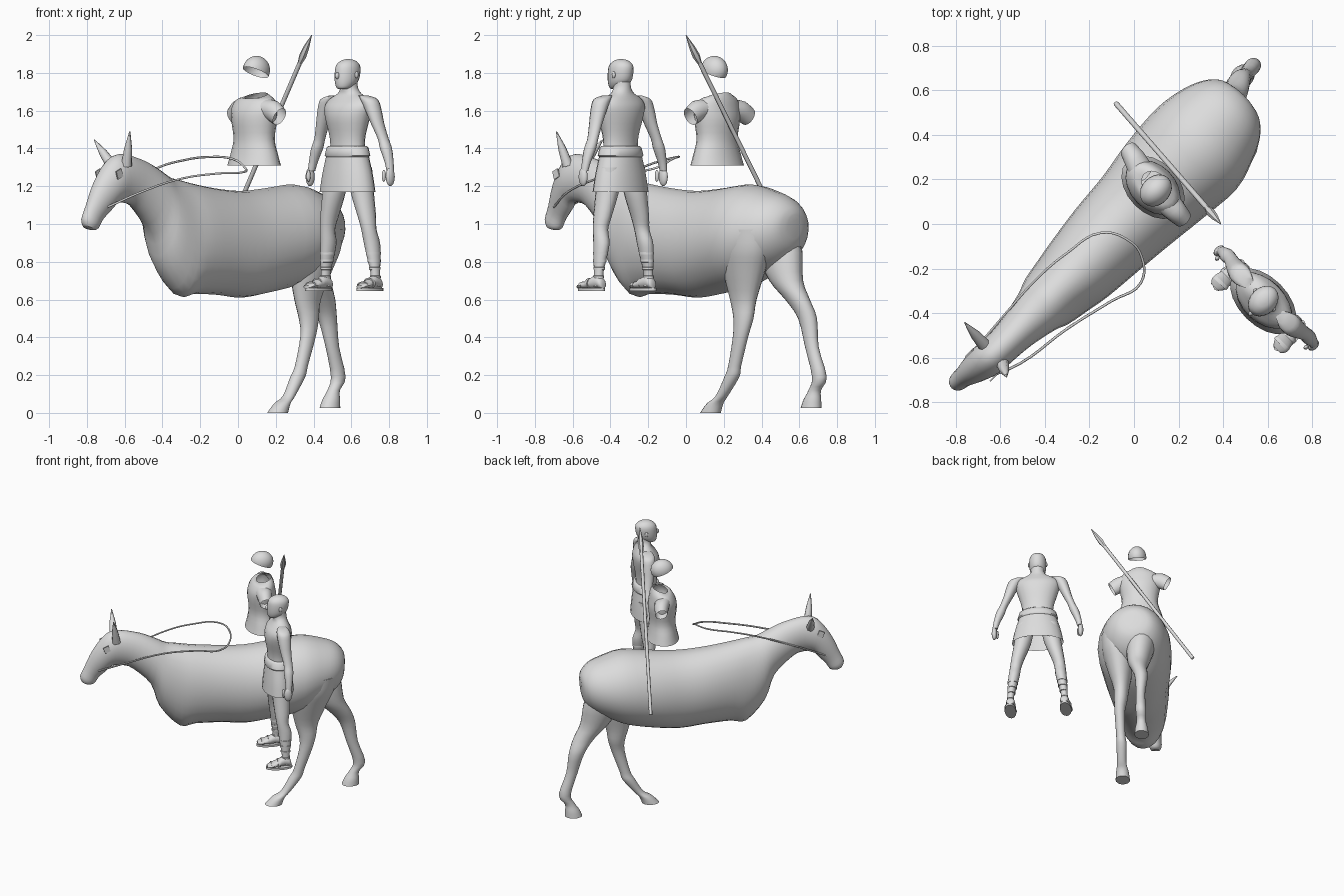
import bpy, bmesh, math
from mathutils import Vector

GREY = bpy.data.materials.new("light grey")
GREY.diffuse_color = (.72, .72, .72, 1)
TURN = math.radians(-45)      # the figures all face diagonally

def finish(name, bm, turned=True, origin=(0, 0, 0), angle=50):
    bmesh.ops.recalc_face_normals(bm, faces=bm.faces)
    me = bpy.data.meshes.new(name)
    bm.to_mesh(me)
    bm.free()
    me.materials.append(GREY)
    ob = bpy.data.objects.new(name, me)
    bpy.context.collection.objects.link(ob)
    if turned:
        ob.rotation_euler.z = TURN
        c, s = math.cos(TURN), math.sin(TURN)
        ob.location = (c * origin[0] - s * origin[1], s * origin[0] + c * origin[1], origin[2])
    bpy.ops.object.select_all(action='DESELECT')
    ob.select_set(True)
    bpy.context.view_layer.objects.active = ob
    bpy.ops.object.shade_smooth_by_angle(angle=math.radians(angle))
    return ob

def loft(name, rings, seg=20, sub=3, cap=True, **kw):
    """Rings are (centre, half axis, half axis), blended smoothly along the length."""
    R = [[Vector(v) for v in r] for r in rings]
    smooth = []
    for i in range(len(R) - 1):
        a, b, c, d = R[max(i - 1, 0)], R[i], R[i + 1], R[min(i + 2, len(R) - 1)]
        for k in range(sub):
            t = k / sub
            smooth.append([0.5 * (2 * q + (r - p) * t + (2 * p - 5 * q + 4 * r - e) * t * t
                           + (3 * q - p - 3 * r + e) * t ** 3) for p, q, r, e in zip(a, b, c, d)])
    smooth.append(R[-1])
    bm = bmesh.new()
    loops = []
    for c, u, v in smooth:
        loops.append([bm.verts.new(c + u * math.cos(2 * math.pi * j / seg) + v * math.sin(2 * math.pi * j / seg))
                      for j in range(seg)])
    for a, b in zip(loops, loops[1:]):
        for j in range(seg):
            bm.faces.new((a[j], a[(j + 1) % seg], b[(j + 1) % seg], b[j]))
    if cap:
        bm.faces.new(loops[0])
        bm.faces.new(loops[-1])
    return finish(name, bm, **kw)

def stack(rows, side=1):
    """Level rings from rows of x, y, z, half width, half depth."""
    return [((side * x, y, z), (rx, 0, 0), (0, ry, 0)) for x, y, z, rx, ry in rows]

def ball(name, c, r, **kw):
    bm = bmesh.new()
    bmesh.ops.create_uvsphere(bm, u_segments=16, v_segments=10, radius=1)
    for v in bm.verts:
        v.co = Vector(a * b + d for a, b, d in zip(v.co, r, c))
    return finish(name, bm, **kw)

def rod(name, pts, rad, seg=8, **kw):
    """Round bar through points, one radius per point."""
    d = (Vector(pts[-1]) - Vector(pts[0])).normalized()
    u = d.cross(Vector((0, 0, 1))).normalized()
    v = d.cross(u)
    return loft(name, [(p, u * r, v * r) for p, r in zip(pts, rad)], seg, 1, **kw)

# Horse trunk, neck and head: spine y, z; underside y, z; half width; sideways centre
trunk = [(.757, 1.05, .747, .92, .05, -.06), (.742, 1.09, .725, .86, .12, -.06),
         (.69, 1.14, .66, .79, .18, -.055), (.6, 1.175, .55, .73, .225, -.05),
         (.45, 1.21, .42, .67, .255, -.04), (.25, 1.19, .22, .63, .24, -.04),
         (.05, 1.175, .05, .61, .215, -.035), (-.15, 1.19, -.12, .625, .198, -.035),
         (-.32, 1.215, -.3, .63, .178, -.03), (-.42, 1.235, -.41, .62, .16, -.03),
         (-.5, 1.25, -.545, .77, .14, -.03), (-.57, 1.285, -.61, .95, .115, -.03),
         (-.68, 1.335, -.74, 1.08, .09, -.03), (-.83, 1.37, -.81, 1.11, .08, -.03),
         (-.92, 1.345, -.88, 1.11, .08, -.035), (-1.01, 1.23, -.92, 1.07, .066, -.045),
         (-1.07, 1.1, -.97, 1.02, .047, -.055), (-1.10, 1.03, -1.0, .975, .043, -.058),
         (-1.09, .99, -1.03, .967, .03, -.058)]
loft("horse_body", [((x, (a + c) / 2, (b + d) / 2), (w, 0, 0), (0, (a - c) / 2, (b - d) / 2))
                    for a, b, c, d, w, x in trunk], seg=24)

# Hind legs
loft("horse_leg_forward", stack([
    (.08, .53, .97, .1, .15), (.07, .51, .86, .105, .155), (.055, .49, .75, .09, .13),
    (.046, .475, .6, .055, .083), (.05, .48, .5, .046, .06), (.058, .468, .41, .036, .046),
    (.055, .42, .25, .032, .037), (.052, .395, .19, .036, .043), (.057, .325, .09, .032, .034),
    (.057, .275, .05, .043, .045), (.057, .24, 0, .05, .06)]))
loft("horse_leg_rear", stack([
    (-.11, .56, .97, .1, .14), (-.1, .6, .85, .1, .14), (-.09, .66, .7, .078, .1),
    (-.1, .735, .6, .055, .075), (-.12, .79, .5, .045, .055), (-.118, .824, .35, .032, .04),
    (-.124, .875, .19, .036, .042), (-.124, .84, .12, .032, .035), (-.124, .822, .07, .044, .05),
    (-.124, .812, .025, .05, .06)]))

# Ears and square eye patches
for s, tip in ((-1, (-.225, -.85, 1.445)), (1, (.08, -.89, 1.49))):
    base = (-.03 + s * .055, -.86, 1.31)
    mid = tuple(a * .5 + b * .5 for a, b in zip(base, tip))
    rod("horse_ear", [base, mid, tip], [.03, .022, .003])
    loft("horse_eye", [((-.035 + s * x, -.93, 1.265), (0, .026, -.012), (0, .012, .03)) for x in (.074, .081)],
         seg=4, sub=1)

# Reins: one long loop from the bit, round the hand position and back
path = [(-.69, -.70, 1.09), (-.51, -.625, 1.17), (-.3, -.47, 1.24), (-.1, -.345, 1.268), (.03, -.265, 1.275),
        (.035, -.15, 1.30), (-.03, -.07, 1.345), (-.15, -.04, 1.355), (-.3, -.13, 1.335),
        (-.42, -.23, 1.30), (-.6, -.43, 1.20), (-.76, -.62, 1.09)]
cu = bpy.data.curves.new("reins", 'CURVE')
cu.dimensions = '3D'
cu.bevel_depth = .006
cu.bevel_resolution = 1
cu.resolution_u = 5
sp = cu.splines.new('BEZIER')
sp.bezier_points.add(len(path) - 1)
for p, co in zip(sp.bezier_points, path):
    p.co = co
    p.handle_left_type = p.handle_right_type = 'AUTO'
cu.materials.append(GREY)
bpy.context.collection.objects.link(bpy.data.objects.new("reins", cu))

# Spear with leaf shaped head
tip, butt = Vector((.39, 0, 2)), Vector((-.08, .54, .9))
at = lambda t: tip.lerp(butt, t)
rod("spear_shaft", [at(.12), at(1)], [.012, .012], turned=False)
rod("spear_head", [at(0), at(.06), at(.10), at(.135)], [.002, .016, .02, .012], seg=6, turned=False, angle=30)

# Empty tunic with scooped neck, open hem and sleeves
T = (-.056, .177, 0)
loft("tunic", stack([(0, 0, 1.31, .165, .115), (0, 0, 1.37, .147, .1), (0, 0, 1.45, .125, .09),
                     (0, 0, 1.55, .14, .1), (0, 0, 1.61, .145, .092), (0, .01, 1.66, .122, .072)])
     + [((0, .015, 1.68), (.07, 0, 0), (0, .052, .016))], cap=False, origin=T)
for s, y in ((-1, .04), (1, -.005)):
    loft("tunic_sleeve", [((s * x, y * k, z), (0, d, 0), (s * r * .5, 0, r * .87))
                          for x, z, r, d, k in ((.08, 1.61, .058, .06, .2), (.14, 1.6, .057, .052, .7),
                                                (.195, 1.568, .05, .042, 1))], cap=False, origin=T)

# Helmet: open dome cut on a slope, higher over the brow
bm = bmesh.new()
bmesh.ops.create_uvsphere(bm, u_segments=24, v_segments=14, radius=1)
for v in bm.verts:
    v.co = Vector((v.co.x * .064, v.co.y * .08, 1.815 + v.co.z * .075))
bmesh.ops.bisect_plane(bm, geom=bm.verts[:] + bm.edges[:] + bm.faces[:], plane_co=(0, 0, 1.8),
                       plane_no=(0, .42, 1), clear_inner=True)
finish("helmet", bm, origin=(-.037, .175, 0))

# Standing man: torso, neck, head
M = (.655, .165, 0)
loft("man_torso", stack([(0, 0, 1.3, .125, .08), (0, 0, 1.4, .108, .072), (0, 0, 1.47, .113, .076),
                         (0, 0, 1.56, .14, .092), (0, .005, 1.62, .155, .088), (0, .012, 1.66, .135, .065),
                         (0, .015, 1.69, .075, .05), (0, .012, 1.72, .048, .048), (0, .01, 1.76, .046, .046)]), origin=M)
loft("man_head", stack([(0, -.035, 1.715, .025, .025), (0, -.025, 1.725, .04, .045), (0, -.008, 1.755, .055, .068),
                        (0, 0, 1.8, .06, .075), (0, .004, 1.84, .055, .07), (0, .005, 1.865, .034, .042),
                        (0, .005, 1.873, .008, .01)]), origin=M)
ball("man_nose", (0, -.075, 1.785), (.011, .016, .018), origin=M)

# Skirt and belt
loft("man_skirt", stack([(0, 0, 1.17, .18, .108), (0, 0, 1.26, .162, .1), (0, 0, 1.35, .136, .09),
                         (0, 0, 1.41, .118, .083)]), cap=False, origin=M)
loft("man_belt", stack([(0, 0, 1.355, .134, .09), (0, 0, 1.363, .142, .096), (0, 0, 1.405, .129, .089),
                        (0, 0, 1.413, .118, .08)]), sub=1, origin=M)

# Limbs, feet and sandals on both sides
for s in (-1, 1):
    loft("man_arm", stack([(.11, .01, 1.68, .025, .028), (.15, .012, 1.66, .046, .046), (.178, .015, 1.605, .041, .046),
                           (.206, .02, 1.53, .032, .038), (.238, .03, 1.45, .027, .031), (.258, .03, 1.4, .031, .033),
                           (.283, .028, 1.33, .023, .025), (.295, .025, 1.28, .018, .021)], s), seg=14, origin=M)
    ball("man_hand", (s * .3, .02, 1.25), (.019, .029, .05), origin=M)
    ball("man_thumb", (s * .282, -.01, 1.255), (.01, .012, .032), origin=M)
    ball("man_ear", (s * .06, .008, 1.79), (.008, .012, .018), origin=M)
    loft("man_leg", stack([(.085, .005, 1.3, .065, .068), (.105, .005, 1.17, .06, .064), (.14, .005, 1.04, .045, .052),
                           (.155, .005, .97, .039, .042), (.163, .02, .9, .039, .047), (.175, .022, .82, .032, .039),
                           (.186, .022, .74, .023, .027), (.187, .022, .67, .026, .032)], s), seg=14, origin=M)
    # Foot, lofted heel to toe, on a flat sole
    loft("man_foot", [((s * x, y, .658 + h), (w, 0, 0), (0, 0, h)) for x, y, w, h in
                      ((.187, .06, .012, .012), (.187, .05, .027, .026), (.188, .01, .031, .036),
                       (.192, -.04, .037, .024), (.197, -.085, .039, .015), (.198, -.11, .022, .009))],
         seg=14, origin=M)
    loft("sandal_sole", stack([(.192, -.025, .645, .04, .093), (.192, -.025, .66, .04, .093)], s), sub=1, origin=M)
    for z, r, y in ((.72, .025, .022), (.765, .028, .022), (.805, .033, .022), (.845, .037, .022)):
        loft("sandal_strap", stack([(.187 - (z - .72) * .12, y, z + dz, r + e, r + .006 + e)
                                    for dz, e in ((-.008, -.006), (-.006, 0), (.006, 0), (.008, -.006))], s),
             seg=14, sub=1, origin=M)
    for y, w, h in ((-.03, .039, .03), (-.075, .042, .02)):
        loft("sandal_band", [((s * .194, y + dy, .655 + h), (w, 0, 0), (0, 0, h)) for dy in (-.008, .008)],
             seg=14, sub=1, origin=M)
